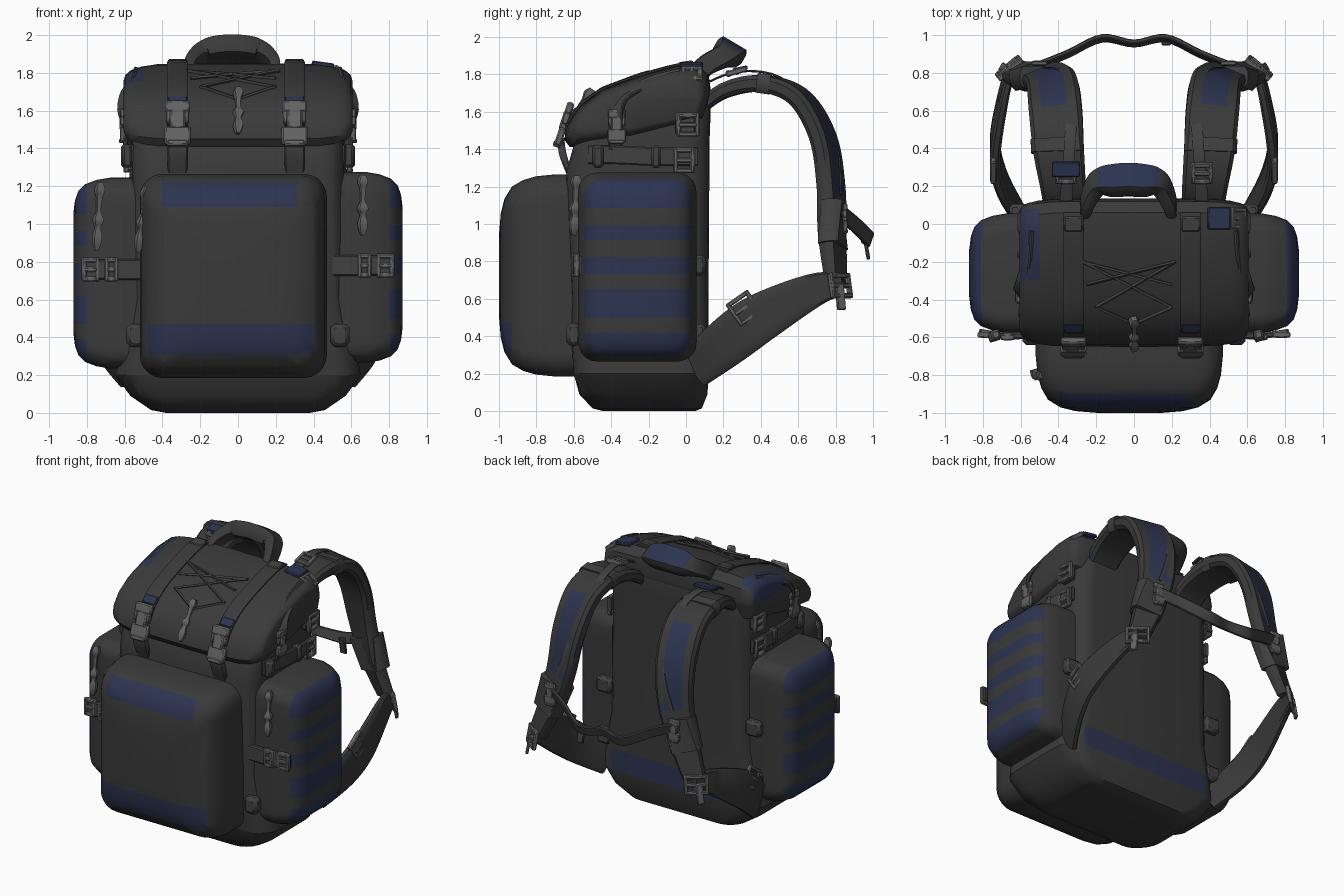
import bpy, bmesh, math
from mathutils import Vector, Matrix, Euler

if "Cube" in bpy.data.objects:
    bpy.data.objects.remove(bpy.data.objects["Cube"])

def material(name, c):
    m = bpy.data.materials.new(name)
    m.diffuse_color = (*c, 1)
    m.use_nodes = True
    m.node_tree.nodes["Principled BSDF"].inputs["Base Color"].default_value = m.diffuse_color
    return m

FABRIC = material("dark_grey_fabric", (0.042, 0.042, 0.043))
BLUE = material("navy_blue_panel", (0.025, 0.034, 0.08))
WEB = material("charcoal_webbing", (0.052, 0.052, 0.053))
GREY = material("grey_plastic", (0.125, 0.125, 0.125))
AX = {'x': Vector((1, 0, 0)), 'y': Vector((0, 1, 0)), 'z': Vector((0, 0, 1))}

def finish(name, bm, mat, cuts=(), rule=None):
    """Cut along axis planes, paint faces by rule, make the object."""
    for a, v in cuts:
        bmesh.ops.bisect_plane(bm, geom=bm.verts[:] + bm.edges[:] + bm.faces[:],
                               plane_co=AX[a] * v, plane_no=AX[a])
    bmesh.ops.recalc_face_normals(bm, faces=bm.faces[:])
    for f in bm.faces:
        if rule and rule(f.calc_center_median(), f.normal):
            f.material_index = 1
    me = bpy.data.meshes.new(name)
    bm.to_mesh(me)
    bm.free()
    me.materials.append(mat)
    me.materials.append(BLUE)
    ob = bpy.data.objects.new(name, me)
    bpy.context.collection.objects.link(ob)
    return ob

def loft(rings):
    bm = bmesh.new()
    vs = [[bm.verts.new(p) for p in r] for r in rings]
    n = len(vs[0])
    for a, b in zip(vs, vs[1:]):
        for i in range(n):
            bm.faces.new((a[i], a[(i + 1) % n], b[(i + 1) % n], b[i]))
    bm.faces.new(vs[0])
    bm.faces.new(vs[-1])
    return bm

def rrect(hx, hy, r, n=5):
    out = []
    for k, (sx, sy) in enumerate(((1, 1), (-1, 1), (-1, -1), (1, -1))):
        for i in range(n + 1):
            a = math.pi / 2 * (k + i / n)
            out.append((sx * (hx - r) + r * math.cos(a), sy * (hy - r) + r * math.sin(a)))
    return out

def spline(pts, n):
    out = []
    for i in range(len(pts) - 1):
        q = [pts[max(i - 1, 0)], pts[i], pts[i + 1], pts[min(i + 2, len(pts) - 1)]]
        for k in range(n):
            t = k / n
            out.append([0.5 * (2 * b + (c - a) * t + (2 * a - 5 * b + 4 * c - d) * t * t
                               + (3 * b - a - 3 * c + d) * t ** 3) for a, b, c, d in zip(*q)])
    return out + [list(pts[-1])]

def ribbon(name, pts, w0, mat, w1=None, n=5, cuts=(), rule=None):
    """Strap along points (x, y, z, half width, half thickness); width direction w0 to w1."""
    P = spline(pts, n)
    rings = []
    for i, p in enumerate(P):
        t = (Vector(P[min(i + 1, len(P) - 1)][:3]) - Vector(P[max(i - 1, 0)][:3])).normalized()
        w = Vector(w0).lerp(Vector(w1 or w0), i / (len(P) - 1))
        w = (w - t * w.dot(t)).normalized()
        nn = w.cross(t)
        sec = ((-1, -.5), (-1, .5), (-.85, 1), (-.5, 1), (.5, 1), (.85, 1),
               (1, .5), (1, -.5), (.85, -1), (-.85, -1))
        rings.append([Vector(p[:3]) + w * u * p[3] + nn * v * p[4] for u, v in sec])
    return finish(name, loft(rings), mat, cuts, rule)

def boxes(name, parts, loc, rot, mat):
    """Bevelled boxes (centre, size) in local space, turned by rot in degrees."""
    bm = bmesh.new()
    for c, s in parts:
        v = bmesh.ops.create_cube(bm, size=1, matrix=Matrix.Translation(c) @ Matrix.Diagonal((*s, 1)))['verts']
        e = list({e for x in v for e in x.link_edges})
        bmesh.ops.bevel(bm, geom=e, offset=min(s) * .25, segments=1, affect='EDGES')
    m = Matrix.Translation(loc) @ Euler([math.radians(a) for a in rot]).to_matrix().to_4x4()
    bm.transform(m)
    return finish(name, bm, mat)

def clip(name, loc, rot, k=1.0):       # side-release buckle
    boxes(name, [((x * k, y * k, 0), (a * k, b * k, c * k)) for x, y, a, b, c in (
        (0, .085, .12, .06, .035), (0, .02, .075, .1, .04), (0, -.06, .125, .09, .035),
        (-.045, .04, .02, .07, .03), (.045, .04, .02, .07, .03), (0, -.1, .1, .03, .045))], loc, rot, GREY)

def frame(name, loc, rot, w=.13, h=.12):  # ladder-lock buckle
    b = .025
    boxes(name, [((sx * w / 2, 0, 0), (b, h + b, .03)) for sx in (-1, 1)]
          + [((0, sy * h / 2, 0), (w, b, .035)) for sy in (-1, 0, 1)], loc, rot, GREY)

def pull(name, a, b):                   # knotted cord zip pull
    a, b = Vector(a), Vector(b)
    r = (.014, .026, .016, .013, .013, .028, .015, .024, .022, .01)
    ribbon(name, [(*a.lerp(b, i / 9), k, k) for i, k in enumerate(r)], (1, .3, 0), GREY, n=3)

# main body
body = [(0, .38, -.44, .05, .12), (.015, .46, -.50, .085, .14), (.09, .57, -.57, .115, .15),
        (.2, .65, -.60, .12, .15), (.35, .625, -.61, .12, .14), (.6, .57, -.61, .12, .12),
        (1.28, .56, -.64, .125, .12), (1.42, .56, -.60, .125, .12), (1.55, .555, -.55, .13, .12),
        (1.65, .53, -.45, .13, .1), (1.75, .48, -.35, .12, .1)]
finish("main_body", loft([[(x, y + (f + b) / 2, z) for x, y in rrect(hx, (b - f) / 2, r)]
                          for z, hx, f, b, r in body]), FABRIC,
       [('z', .2), ('z', .35), ('x', -.52), ('x', .52)],
       lambda c, n: n.y > .6 and .2 < c.z < .35 and abs(c.x) < .52)

# front pocket with two blue bands, slanted at the ends
st = [(-.55, 0), (-.70, 0), (-.80, .01), (-.87, .03), (-.93, .065), (-.97, .13), (-.99, .21), (-1.0, .33)]
finish("front_pocket", loft([[(x - .025, y, z + .725) for x, z in rrect(.495 - d, .54 - d, .12)]
                             for y, d in st]), FABRIC,
       [('z', v) for v in (.31, .47, 1.09, 1.22)] + [('x', v) for v in (-.48, -.40, .31, .40)],
       lambda c, n: n.y < -.15 and ((1.09 < c.z < 1.22 and -.40 < c.x < .31)
                                    or (.31 < c.z < .47 and -.48 < c.x < .40)))

# side pockets with striped outer faces
bands = ((1.085, 1.24), (.915, .99), (.73, .82), (.50, .65), (.28, .42))
for s, side in ((1, "right"), (-1, "left")):
    dz = 0 if s > 0 else -.03
    st = [(.48, 0), (.68, 0), (.75, .012), (.81, .035), (.845, .07), (.863, .12), (.872, .19)]
    finish(side + "_side_pocket", loft([[(s * x, y - .26, z + .77 + dz) for y, z in
                                         rrect(.315 - d, .505 - d, .1)] for x, d in st]), FABRIC,
           [('z', v + dz) for b in bands for v in b] + [('x', s * .80), ('y', -.555), ('y', .03)],
           lambda c, n: abs(c.x) > .80 and any(a < c.z - dz < b for a, b in bands))
    # pocket compression straps, loops and buckles
    z = .78 + dz * .7
    ribbon(side + "_pocket_strap", [(s * .5, -.585, z, .055, .018), (s * .66, -.592, z, .055, .018),
                                    (s * .82, -.570, z, .05, .015)], (0, 0, 1), WEB)
    frame(side + "_pocket_buckle", (s * .78, -.585, z), (90, 0, 0), .07, .1)
    frame(side + "_pocket_inner_buckle", (s * .67, -.60, z), (90, 0, 0), .05, .1)
    for zz in (.78, .41):
        boxes(side + "_pocket_loop", [((0, 0, 0), (.12, .07, .11))], (s * .6, .07, zz), (0, 0, 0), WEB)
    boxes(side + "_lower_loop", [((0, 0, 0), (.1, .08, .12))], (s * .54, -.60, .41), (0, 0, 0), WEB)
    # upper compression strap with buckles
    ribbon(side + "_compression_strap", [(s * .55, -.52, 1.37, .05, .014), (s * .585, -.38, 1.37, .05, .016),
           (s * .59, -.15, 1.36, .05, .016), (s * .575, .06, 1.36, .05, .014)], (0, 0, 1), WEB)
    rs = (90, 0, 90 * s)
    frame(side + "_compression_buckle", (s * .59, -.01, 1.34), rs, .09, .11)
    boxes(side + "_compression_slider", [((0, 0, 0), (.05, .12, .06))], (s * .59, -.16, 1.36), rs, WEB)
    boxes(side + "_front_slider", [((0, 0, 0), (.06, .12, .06))], (s * .585, -.47, 1.36), rs, WEB)
    boxes(side + "_side_tab", [((0, 0, 0), (.11, .11, .05))], (s * .57, 0, 1.53), rs, WEB)
    frame(side + "_side_ring", (s * .60, .01, 1.53), rs, .1, .1)
    # strap over the lid side
    ribbon(side + "_lid_side_strap", [(s * .58, -.38, 1.40, .035, .012), (s * .612, -.37, 1.58, .035, .012),
           (s * .595, -.32, 1.69, .035, .012), (s * .565, -.18, 1.76, .035, .012),
           (s * .55, -.03, 1.80, .035, .012)], (0, .4, 1), WEB, w1=(.5 * s, .2, -1))
    clip(side + "_lid_side_clip", (s * .612, -.37, 1.52), rs, .8)

# lid
prof = [(-.62, 1.41), (-.65, 1.45), (-.64, 1.52), (-.575, 1.62), (-.45, 1.715), (-.25, 1.79),
        (-.05, 1.845), (.06, 1.85), (.12, 1.80), (.135, 1.70), (.10, 1.56), (-.3, 1.45)]
half = [(.0, 1), (.3, .995), (.43, .98), (.51, .93), (.565, .85), (.595, .74), (.605, .62)]
lx = [(-x, k) for x, k in half[:0:-1]] + half
finish("lid", loft([[(x, -.2 + (y + .2) * (k + 1) / 2, 1.62 + (z - 1.62) * k) for y, z in prof] for x, k in lx]),
       FABRIC, [('x', -.5), ('y', -.3), ('y', .08), ('z', 1.67)],
       lambda c, n: c.x < -.5 and -.3 < c.y < .08 and c.z > 1.67)

# lid bands, front clips and the straps below them
for x in (-.32, .30):
    ribbon("lid_band", [(x, y, z + .004, .055, .008) for y, z in prof[2:8]], (1, 0, 0), FABRIC)
    clip("lid_clip", (x, -.652, 1.53), (72, 0, 0), 1.1)
    ribbon("lid_lower_strap", [(x, -.665, 1.46, .05, .015), (x, -.66, 1.38, .055, .02),
                               (x, -.62, 1.26, .05, .015)], (1, 0, 0), WEB)
    boxes("lid_clip_tab", [((0, 0, 0), (.1, .06, .02))], (x, -.55, 1.65), (42, 0, 0), BLUE)
    boxes("lid_top_tab", [((0, 0, 0), (.1, .08, .03))], (x, .0, 1.855), (8, 0, 0), WEB)
boxes("lid_corner_patch", [((0, 0, 0), (.12, .12, .025))], (.45, .03, 1.845), (0, 8, 0), BLUE)
frame("lid_corner_buckle", (.55, .03, 1.80), (0, 40, 0), .08, .09)

# crossed elastic cord on the lid
def on_lid(x, y):
    for (a, za), (b, zb) in zip(prof[2:], prof[3:]):
        if a <= y <= b:
            return (x, y, za + (zb - za) * (y - a) / (b - a) + .008, .007, .007)
for a, b in (((-.27, -.2), (.2, -.44)), ((.22, -.2), (-.2, -.44)), ((-.2, -.44), (0, -.53)),
             ((.2, -.44), (0, -.53)), ((-.25, -.32), (.22, -.2)), ((.2, -.32), (-.27, -.2))):
    ribbon("lid_cord", [on_lid(a[0] + (b[0] - a[0]) * t / 6, a[1] + (b[1] - a[1]) * t / 6)
                        for t in range(7)], (1, .4, 0), WEB, n=1)
pull("lid_cord_toggle", (0, -.50, 1.72), (0, -.67, 1.48))
pull("left_pocket_pull", (-.73, -.585, 1.22), (-.75, -.60, .86))
pull("right_pocket_pull", (.66, -.585, 1.26), (.66, -.60, .94))
pull("front_pocket_pull", (-.485, -.80, 1.2), (-.53, -.79, .85))

# grab handle: slanted legs and a thick flat grip
hp = [(-.26, .05, 1.79, .055, .025), (-.25, .11, 1.85, .055, .03), (-.205, .20, 1.895, .06, .04),
      (-.16, .225, 1.91, .075, .05), (-.10, .23, 1.918, .085, .052)]
hp += [(-.03, .235, 1.922, .085, .052)] + [(-.06 - p[0], *p[1:]) for p in hp[::-1]]
ribbon("grab_handle", hp, (0, .85, -.5), FABRIC, cuts=[('x', -.19), ('x', .13)],
       rule=lambda c, n: n.z > .35 and n.y > .05 and -.19 < c.x < .13)

# shoulder harness
for s, side in ((1, "right"), (-1, "left")):
    m = lambda pts: [(s * p[0], *p[1:]) for p in pts]
    ribbon(side + "_shoulder_strap", m([
        (.36, .06, 1.60, .11, .03), (.375, .2, 1.71, .12, .04), (.40, .4, 1.75, .135, .045),
        (.415, .6, 1.68, .14, .045), (.43, .73, 1.47, .135, .045), (.46, .775, 1.2, .12, .045),
        (.53, .78, .95, .10, .045), (.63, .80, .70, .075, .035)]), (1, 0, 0), FABRIC,
        w1=(1, -s * .5, 0), n=6,
        rule=lambda c, n: n.y > .25 and 1.17 < c.z < 1.7 and abs(abs(c.x) - .445) < .05)
    ribbon(side + "_load_lifter", m([
        (.36, .10, 1.75, .035, .006), (.35, .28, 1.815, .03, .006), (.335, .5, 1.785, .03, .006),
        (.335, .70, 1.61, .03, .006), (.365, .81, 1.40, .03, .006), (.45, .825, 1.15, .03, .006)]),
        (1, 0, 0), WEB)
    frame(side + "_lifter_buckle", (s * .36, .27, 1.815), (15, 0, 0), .09, .09)
    ribbon(side + "_strap_keeper", m([(.405, .38, 1.755, .14, .053), (.407, .45, 1.745, .14, .053)]),
           (1, 0, 0), WEB, n=1)
    ribbon(side + "_lower_keeper", m([(.49, .780, 1.10, .118, .056), (.56, .785, .88, .105, .056)]),
           (1, 0, 0), WEB, w1=(1, -s * .3, 0), n=2)
    # padded lower wing and its buckles
    ribbon(side + "_lower_wing", m([
        (.65, .83, .68, .06, .02), (.69, .68, .645, .09, .024), (.735, .40, .50, .13, .028),
        (.70, .22, .37, .13, .028), (.60, .04, .22, .105, .025)]), (0, -.5, .85), FABRIC)
    frame(side + "_wing_buckle", (s * .745, .31, .55), (90, 35 * -s, 90 * s), .12, .12)
    frame(side + "_strap_end_buckle", (s * .66, .825, .67), (80, 0, 180 - s * 40), .14, .11)
    boxes(side + "_strap_tail", [((0, 0, 0), (.05, .14, .02))], (s * .69, .825, .61), (80, 0, 180 - s * 60), GREY)
    clip(side + "_sternum_clip", (s * .5, .85, 1.03), (90, 0, 180), .7)
boxes("strap_patch", [((0, 0, 0), (.15, .08, .02))], (-.36, .29, 1.83), (12, 0, 0), BLUE)

# sternum strap
sp = [(.50, .84, 1.05, .04, .012), (.35, .90, 1.0, .04, .012), (.17, .982, .92, .04, .012)]
ribbon("sternum_strap", sp + [(0, .955, .93, .035, .012)] + [(-p[0], *p[1:]) for p in sp[::-1]],
       (0, .35, 1), WEB)
boxes("sternum_tail", [((0, 0, 0), (.05, .12, .02))], (.17, .965, .87), (80, 0, 180), WEB)

# smooth shading
for ob in bpy.context.scene.objects:
    ob.select_set(True)
    bpy.context.view_layer.objects.active = ob
bpy.ops.object.shade_smooth_by_angle(angle=math.radians(40))
